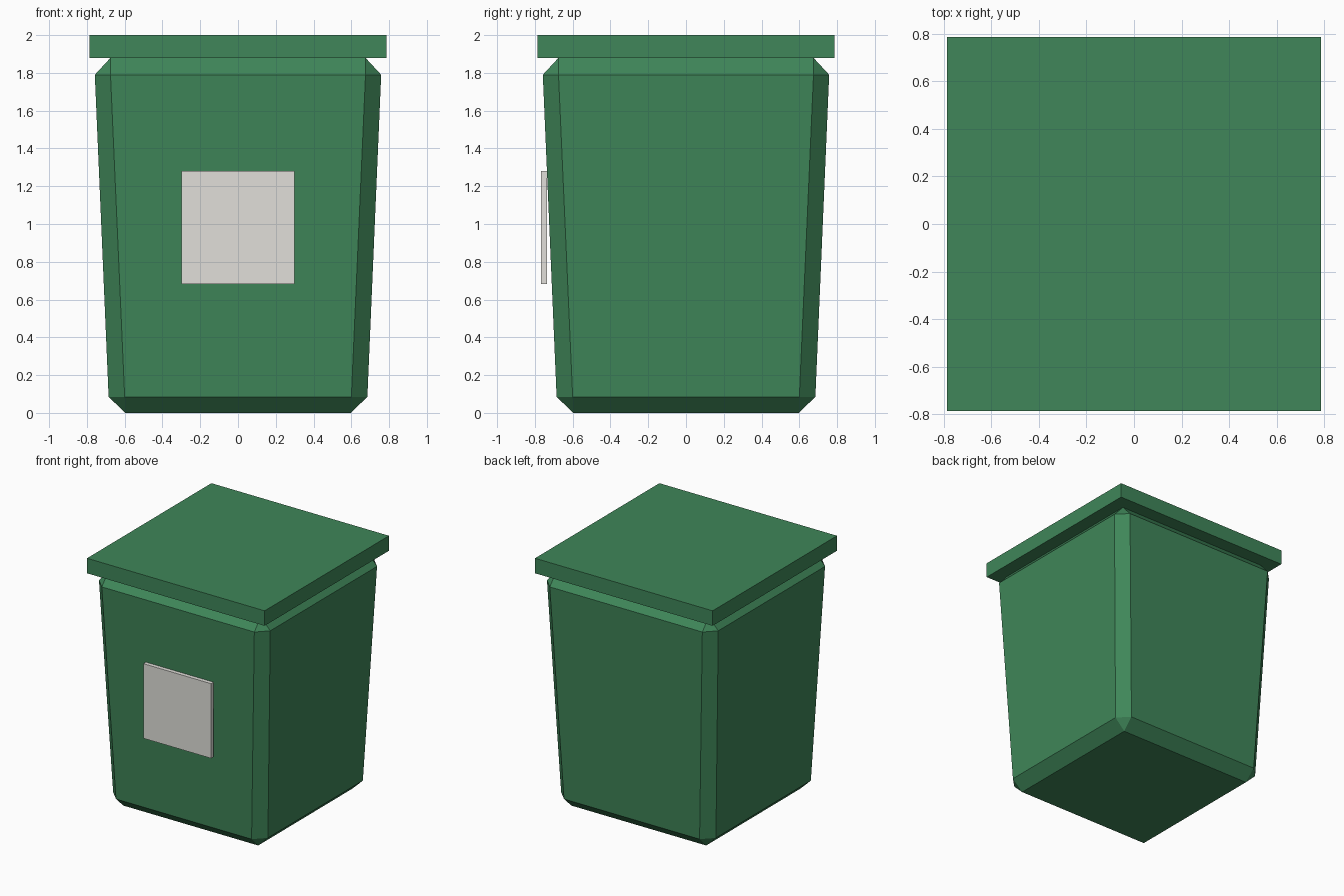
import bpy, bmesh

if "Cube" in bpy.data.objects:
    bpy.data.objects.remove(bpy.data.objects["Cube"])


def material(name, rgb):
    m = bpy.data.materials.new(name)
    m.diffuse_color = (*rgb, 1.0)
    m.use_nodes = True
    m.node_tree.nodes["Principled BSDF"].inputs["Base Color"].default_value = m.diffuse_color
    return m


green = material("bin green", (0.05, 0.24, 0.10))
pale = material("pale grey", (0.75, 0.74, 0.70))


def finish(name, bm, mat):
    bmesh.ops.recalc_face_normals(bm, faces=bm.faces)
    mesh = bpy.data.meshes.new(name)
    bm.to_mesh(mesh)
    bm.free()
    mesh.materials.append(mat)
    bpy.context.collection.objects.link(bpy.data.objects.new(name, mesh))


def box(name, lo, hi, mat):
    bm = bmesh.new()
    bmesh.ops.create_cube(bm, size=1)
    for v in bm.verts:
        v.co = [(a + b) / 2 + c * (b - a) for a, b, c in zip(lo, hi, v.co)]
    finish(name, bm, mat)


# Tapered body: chamfered-square rings (flat half-length, outer half-width, height)
bm = bmesh.new()
rings = []
for flat, out, z in [(0.597, 0.597, 0), (0.60, 0.685, 0.085),
                     (0.675, 0.758, 1.79), (0.675, 0.675, 1.88)]:
    pts = []
    x1, y1, x2, y2 = out, flat, flat, out
    for _ in range(4):
        pts += [(x1, y1, z), (x2, y2, z)]
        x1, y1, x2, y2 = -y1, x1, -y2, x2
    rings.append([bm.verts.new(p) for p in pts])
for a, b in zip(rings, rings[1:]):
    for i in range(8):
        j = (i + 1) % 8
        bm.faces.new((a[i], a[j], b[j], b[i]))
bm.faces.new(rings[0])
bm.faces.new(rings[-1])
bmesh.ops.remove_doubles(bm, verts=bm.verts, dist=0.0001)
finish("bin_body", bm, green)

# Flat lid
box("lid", (-0.786, -0.786, 1.88), (0.786, 0.786, 2.0), green)

# Front label plate
box("front_plate", (-0.30, -0.768, 0.683), (0.30, -0.736, 1.28), pale)
